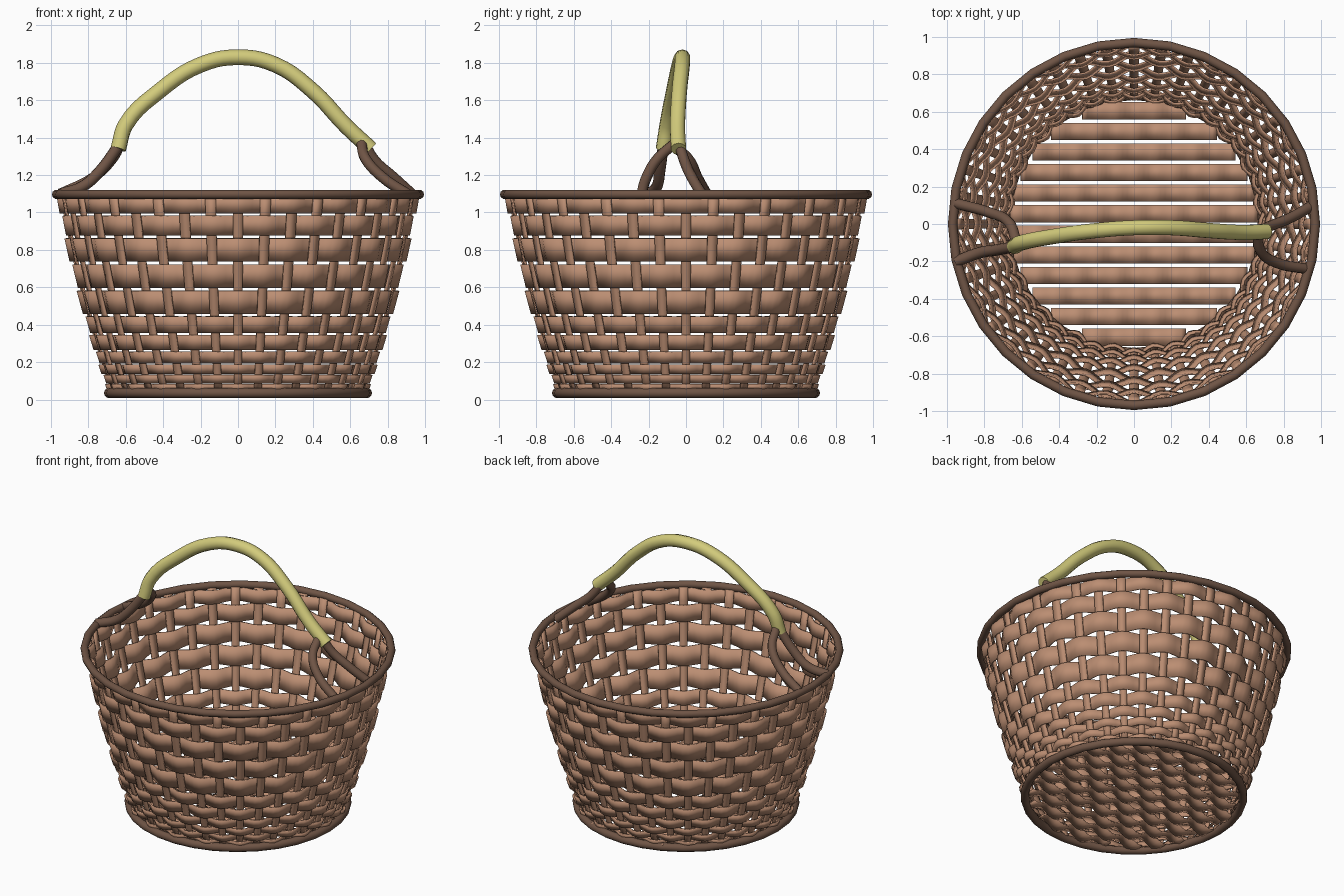
import bpy, math

if "Cube" in bpy.data.objects:
    bpy.data.objects.remove(bpy.data.objects["Cube"])

def material(name, col):
    m = bpy.data.materials.new(name)
    m.diffuse_color = (*col, 1)
    m.use_nodes = True
    m.node_tree.nodes["Principled BSDF"].inputs["Base Color"].default_value = m.diffuse_color
    return m

CANE = material("cane", (0.50, 0.27, 0.17))
DARK = material("dark_willow", (0.16, 0.09, 0.06))
GRIP = material("grip_wrap", (0.65, 0.60, 0.20))
STAKES = 40

def mesh_object(name, verts, faces, mat, thick=0):
    me = bpy.data.meshes.new(name)
    me.from_pydata(verts, [], faces)
    ob = bpy.data.objects.new(name, me)
    bpy.context.collection.objects.link(ob)
    me.materials.append(mat)
    if thick:
        s = ob.modifiers.new("thickness", "SOLIDIFY")
        s.thickness = thick
        s.offset = 0
    bpy.ops.object.select_all(action="DESELECT")
    ob.select_set(True)
    bpy.context.view_layer.objects.active = ob
    bpy.ops.object.shade_smooth_by_angle(angle=math.radians(40))
    return ob

def strip(verts, faces, pairs, closed=False):
    """Append a ribbon running through pairs of edge points."""
    b, n = len(verts), len(pairs)
    for p in pairs:
        verts.extend(p)
    for i in range(n if closed else n - 1):
        j = (i + 1) % n
        faces.append((b + 2*i, b + 2*j, b + 2*j + 1, b + 2*i + 1))

def wall_radius(z):
    t = z / 1.1
    return 0.655 + 0.40 * t - 0.11 * t * t

def tube(name, pts, radius, mat):
    cu = bpy.data.curves.new(name, "CURVE")
    cu.dimensions = "3D"
    cu.bevel_depth = radius
    cu.bevel_resolution = 3
    cu.resolution_u = 5
    cu.use_fill_caps = True
    sp = cu.splines.new("BEZIER")
    sp.bezier_points.add(len(pts) - 1)
    for bp, p in zip(sp.bezier_points, pts):
        bp.co = p
        bp.handle_left_type = bp.handle_right_type = "AUTO"
    ob = bpy.data.objects.new(name, cu)
    bpy.context.collection.objects.link(ob)
    cu.materials.append(mat)

def ring(name, z, major, minor):
    bpy.ops.mesh.primitive_torus_add(major_segments=32, minor_segments=10, location=(0, 0, z),
                                     major_radius=major, minor_radius=minor)
    ob = bpy.context.object
    ob.name = name
    ob.data.materials.append(DARK)
    bpy.ops.object.shade_smooth_by_angle(angle=math.radians(40))

# top rim and foot ring
ring("top_rim", 1.097, 0.97, 0.025)
ring("foot_ring", 0.035, 0.69, 0.027)

# upright stakes
v, f = [], []
for k in range(STAKES):
    a = 2 * math.pi * k / STAKES
    c, s = math.cos(a), math.sin(a)
    pairs = []
    for i in range(13):
        z = 0.04 + 1.05 * i / 12
        r, w = wall_radius(z), 0.020 + 0.008 * z
        pairs.append(((r*c + w*s, r*s - w*c, z), (r*c - w*s, r*s + w*c, z)))
    strip(v, f, pairs)
mesh_object("upright_stakes", v, f, CANE, 0.012)

# woven horizontal bands, taller towards the top
v, f = [], []
edges = [0.04, 0.085, 0.135, 0.19, 0.26, 0.35, 0.45, 0.59, 0.73, 0.87, 0.99, 1.09]
for row, (z0, z1) in enumerate(zip(edges, edges[1:])):
    gap = 0.06 * (z1 - z0)
    pairs = []
    for i in range(STAKES * 4):
        a = 2 * math.pi * i / (STAKES * 4)
        d = 0.022 * math.cos(a * STAKES / 2 + row * math.pi)
        pair = []
        for z in (z0 + gap, z1 - gap):
            r = wall_radius(z) + d
            pair.append((r * math.cos(a), r * math.sin(a), z))
        pairs.append(pair)
    strip(v, f, pairs, closed=True)
mesh_object("woven_bands", v, f, CANE, 0.01)

# woven floor slats
v, f = [], []
for k in range(-6, 6):
    y = 0.055 + 0.11 * k
    half = math.sqrt(max(0.03, 0.665**2 - y * y))
    n = max(6, int(half * 80))
    pairs = []
    for i in range(n + 1):
        x = -half + 2 * half * i / n
        z = 0.05 + 0.02 * math.cos(x * math.pi / 0.105 + k * math.pi)
        pairs.append(((x, y - 0.046, z), (x, y + 0.046, z)))
    strip(v, f, pairs)
mesh_object("floor_slats", v, f, CANE, 0.01)

# handle grip
tube("handle_grip", [(-0.64, -0.12, 1.34), (-0.60, -0.10, 1.47), (-0.42, -0.065, 1.65),
                     (-0.2, -0.035, 1.79), (0, -0.02, 1.83), (0.2, -0.02, 1.79),
                     (0.4, -0.035, 1.65), (0.58, -0.045, 1.46), (0.71, -0.04, 1.34)], 0.042, GRIP)

# forked handle roots
tube("left_root_front", [(-0.63, -0.12, 1.37), (-0.74, -0.14, 1.22), (-0.83, -0.155, 1.14), (-0.95, -0.20, 1.10)], 0.03, DARK)
tube("left_root_back", [(-0.63, -0.09, 1.37), (-0.67, 0.01, 1.29), (-0.77, 0.06, 1.19), (-0.95, 0.11, 1.10)], 0.028, DARK)
tube("right_root_back", [(0.67, -0.04, 1.38), (0.73, -0.01, 1.28), (0.83, 0.03, 1.19), (0.94, 0.09, 1.09)], 0.028, DARK)
tube("right_root_front", [(0.66, -0.06, 1.37), (0.68, -0.15, 1.29), (0.77, -0.21, 1.19), (0.92, -0.24, 1.09)], 0.028, DARK)
